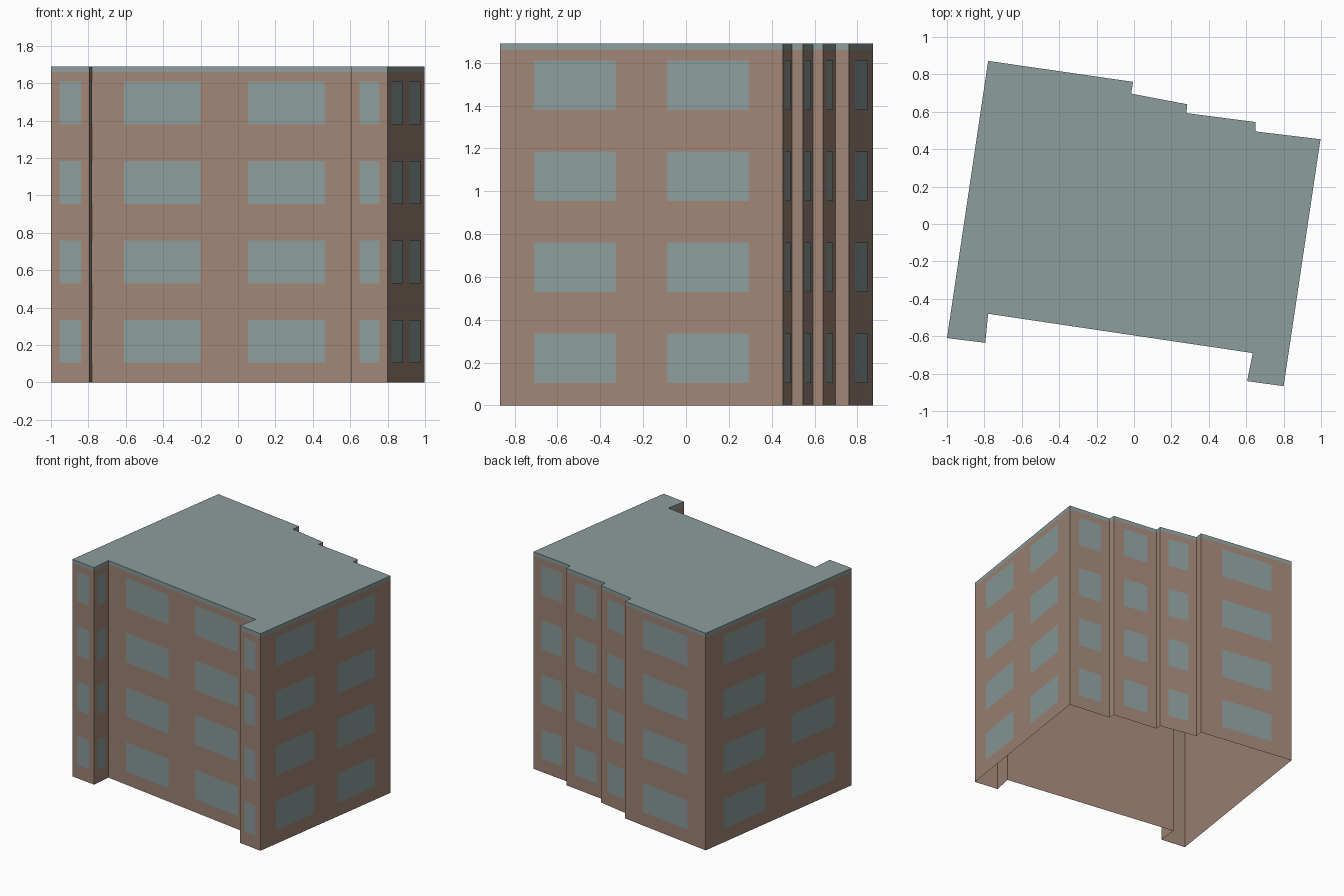
import bpy
import bmesh
from mathutils import Vector

cube = bpy.data.objects.get("Cube")
if cube:
    bpy.data.objects.remove(cube, do_unlink=True)


def make_material(name, rgb):
    mat = bpy.data.materials.new(name)
    mat.use_nodes = True
    mat.diffuse_color = (*rgb, 1)
    mat.node_tree.nodes["Principled BSDF"].inputs["Base Color"].default_value = (*rgb, 1)
    return mat


BRICK = make_material("brown brick", (0.352, 0.235, 0.181))
SLATE = make_material("grey blue", (0.262, 0.337, 0.332))


def make_object(name, bm, *materials):
    mesh = bpy.data.meshes.new(name)
    bm.to_mesh(mesh)
    bm.free()
    for mat in materials:
        mesh.materials.append(mat)
    obj = bpy.data.objects.new(name, mesh)
    bpy.context.collection.objects.link(obj)
    return obj


HEIGHT, BAND = 1.69, 1.66
PAIR = [(0.12, 0.41), (0.59, 0.88)]
SINGLE = [(0.23, 0.78)]

# Footprint, counter-clockwise: corner and the window spans of the wall that starts there
PLAN = [
    ((-1.0, -0.61), SINGLE),
    ((-0.795, -0.635), SINGLE),
    ((-0.78, -0.48), PAIR),
    ((0.635, -0.69), SINGLE),
    ((0.605, -0.84), SINGLE),
    ((0.80, -0.867), PAIR),
    ((0.997, 0.453), SINGLE),
    ((0.65, 0.495), []),
    ((0.65, 0.545), SINGLE),
    ((0.28, 0.593), []),
    ((0.285, 0.64), SINGLE),
    ((-0.015, 0.697), []),
    ((-0.005, 0.76), SINGLE),
    ((-0.78, 0.872), PAIR),
]
corners = [Vector((*p, 0)) for p, _ in PLAN]
UP = Vector((0, 0, 1))


def add_quad(bm, a, b, low, high):
    bm.faces.new([bm.verts.new(p) for p in
                  (a + UP * low, b + UP * low, b + UP * high, a + UP * high)])


# Walls: open shell, with the roof edge band on top
walls, roof, windows = bmesh.new(), bmesh.new(), bmesh.new()
for i, (_, spans) in enumerate(PLAN):
    a, b = corners[i], corners[(i + 1) % len(corners)]
    add_quad(walls, a, b, 0, BAND)
    add_quad(roof, a, b, BAND, HEIGHT)

    # Windows: thin panes on four floors
    out = (b - a).cross(UP).normalized() * 0.002
    for start, end in spans:
        for floor in range(4):
            sill = 0.105 + floor * 0.425
            add_quad(windows, a.lerp(b, start) + out, a.lerp(b, end) + out,
                     sill, sill + 0.23)

# Flat roof
roof.faces.new([roof.verts.new(c + UP * HEIGHT) for c in corners])

for bm in (walls, roof):
    bmesh.ops.remove_doubles(bm, verts=bm.verts, dist=0.0001)

make_object("walls", walls, BRICK)
make_object("flat_roof", roof, SLATE)
make_object("windows", windows, SLATE)
